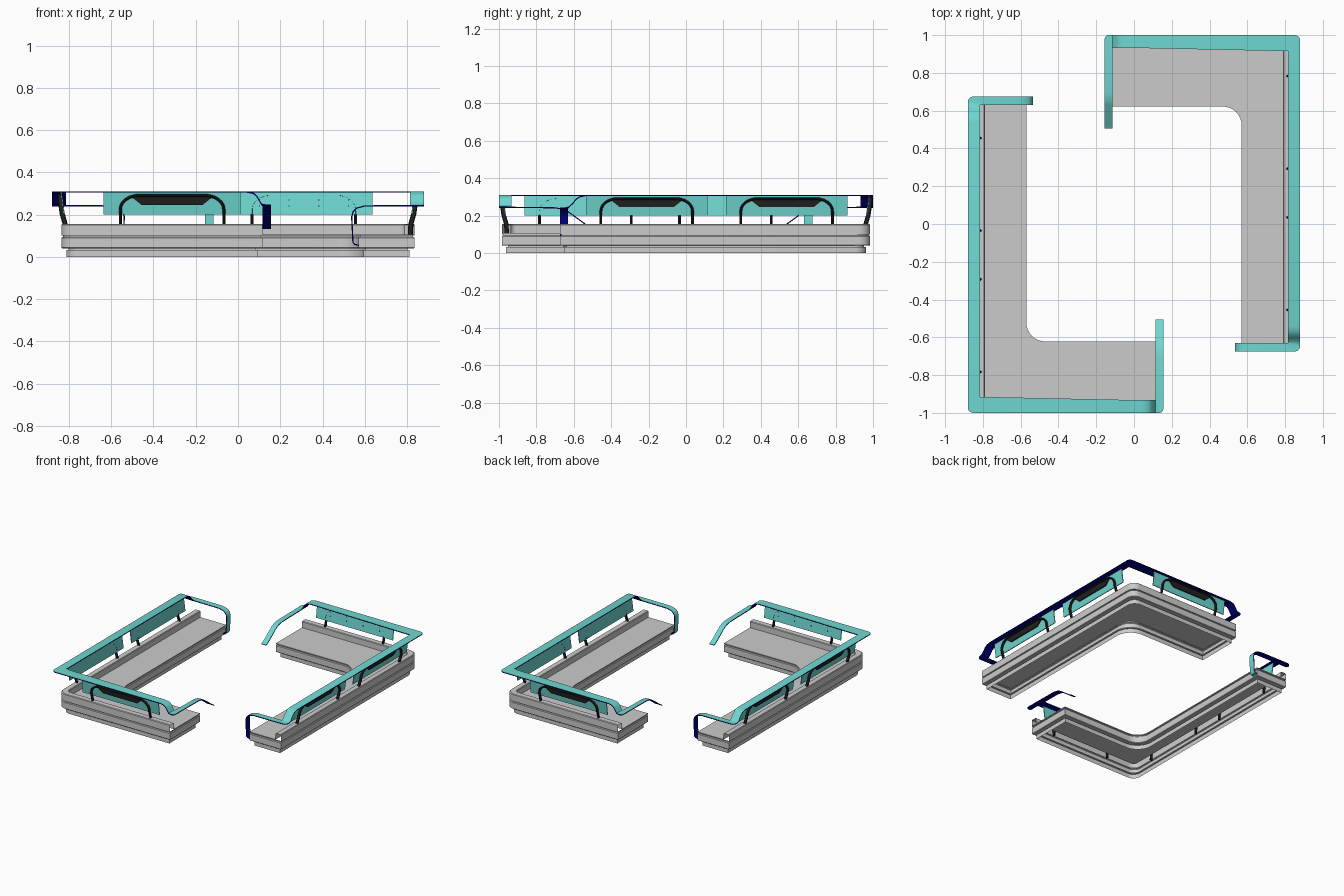
import bpy, bmesh, math
from mathutils import Vector

if "Cube" in bpy.data.objects:
    bpy.data.objects.remove(bpy.data.objects["Cube"])


def mat(name, col):
    m = bpy.data.materials.new(name)
    m.diffuse_color = (*col, 1)
    m.use_nodes = True
    m.node_tree.nodes["Principled BSDF"].inputs["Base Color"].default_value = m.diffuse_color
    return m


TEAL = mat("teal", (0.16, 0.68, 0.64))
BLUE = mat("dark_blue", (0.0, 0.0, 0.22))
BLACK = mat("black", (0.015, 0.015, 0.015))


def finish(name, bm, mats=(), smooth=True):
    """Make the part for the left bench and its half-turn copy for the right bench."""
    me = bpy.data.meshes.new(name)
    bm.to_mesh(me)
    bm.free()
    for m in mats:
        me.materials.append(m)
    obs = []
    for side, ang in (("left", 0), ("right", math.pi)):
        ob = bpy.data.objects.new(f"{side}_{name}", me)
        bpy.context.collection.objects.link(ob)
        ob.rotation_euler.z = ang
        obs.append(ob)
    if smooth:
        bpy.context.view_layer.objects.active = obs[0]
        obs[0].select_set(True)
        bpy.ops.object.shade_smooth_by_angle(angle=math.radians(35))
        obs[0].select_set(False)
    return obs


def rounded(pts, n=8):
    """Round each (x, y, radius) corner of a polygon."""
    out = []
    for i, (x, y, r) in enumerate(pts):
        p = Vector((x, y))
        if r == 0:
            out.append(p)
            continue
        a = (Vector(pts[i - 1][:2]) - p).normalized() * r
        b = (Vector(pts[(i + 1) % len(pts)][:2]) - p).normalized() * r
        for k in range(n + 1):
            t = k / n * math.pi / 2
            out.append(p + a * (1 - math.sin(t)) + b * (1 - math.cos(t)))
    return out


X_END, Y_END = 0.115, 0.673


def outline(d=0.0, end=0.0, ox=-0.835, oy=-0.985, ix=-0.57, iy=-0.622, ro=0.06, ri=0.1):
    """L shape: long sides inset by d, ends inset by end."""
    return rounded([(ox + d, oy + d, ro), (X_END - end, oy + d, 0),
                    (X_END - end, iy - d, 0), (ix - d, iy - d, ri + d),
                    (ix - d, Y_END - end, 0), (ox + d, Y_END - end, ro * 0)])


def shell(name, rings, cap=True, open_ends=False):
    """Walls through stacked (outline, z) rings, closed on top, open below."""
    bm = bmesh.new()
    loops = [[bm.verts.new((p.x, p.y, z)) for p in o] for o, z in rings]
    n = len(loops[0])
    for a, b in zip(loops, loops[1:]):
        for i in range(n):
            j = (i + 1) % n
            p, q = a[i].co, a[j].co
            at_end = (abs(p.x - q.x) < 1e-4 and p.x > X_END - 0.05) or \
                     (abs(p.y - q.y) < 1e-4 and p.y > Y_END - 0.05)
            if not (open_ends and at_end):
                bm.faces.new((a[i], a[j], b[j], b[i]))
    if cap:
        bm.faces.new(loops[-1])
    finish(name, bm)


# Stepped hollow bench body, seat surface and raised back ledge
shell("bench_body", [(outline(d, d), z) for d, z in (
    (0.023, 0.0), (0.023, 0.033), (0.033, 0.033), (0.033, 0.040), (0.004, 0.040), (0.0, 0.044),
    (0.0, 0.090), (0.004, 0.094), (0.008, 0.094), (0.008, 0.100), (0.0, 0.100), (0.0, 0.107))],
    cap=False)
bm = bmesh.new()
bm.faces.new([bm.verts.new((p.x, p.y, 0.107)) for p in outline(ox=-0.79, oy=-0.938, ro=0.03)])
finish("bench_seat", bm, smooth=False)
shell("back_ledge", [(outline(d, 0, ix=-0.79, iy=-0.938, ri=0.03), z)
                     for d, z in ((0.0, 0.107), (0.0, 0.151), (0.004, 0.155))], open_ends=True)


# Top rail and armrests: one folded strip of (inner, outer) cross-sections
def arc(inner, cx, cy, r, z, a0, a1, n=6):
    return [((*inner, z), (cx + r * math.cos(math.radians(a0 + (a1 - a0) * k / n)),
                           cy + r * math.sin(math.radians(a0 + (a1 - a0) * k / n)), z))
            for k in range(n + 1)]


sec = [((x, 0.63, z), (x, 0.675, z)) for x, z in
       ((-0.572, 0.052), (-0.55, 0.056), (-0.541, 0.068), (-0.535, 0.19), (-0.542, 0.215),
        (-0.56, 0.233), (-0.60, 0.244), (-0.79, 0.245))]
sec += arc((-0.815, 0.63), -0.85, 0.645, 0.03, 0.245, 90, 180)
sec += [((-0.815, y, z), (-0.88, y, z)) for y, z in
        ((0.625, 0.25), (0.605, 0.27), (0.59, 0.29), (0.57, 0.303), (0.54, 0.31))]
sec += arc((-0.815, -0.915), -0.85, -0.97, 0.03, 0.31, 180, 270)
sec += [((x, -0.933, z), (x, -1.0, z)) for x, z in
        ((0.04, 0.31), (0.075, 0.303), (0.092, 0.288), (0.105, 0.265), (0.113, 0.252))]
sec += arc((0.115, -0.933), 0.135, -0.98, 0.02, 0.248, 270, 360)
sec += [((0.115, y, z), (0.155, y, z)) for y, z in
        ((-0.70, 0.245), (-0.66, 0.238), (-0.63, 0.225), (-0.53, 0.152), (-0.505, 0.138))]
bm = bmesh.new()
rows = [[bm.verts.new(p) for p in s] for s in sec]
for (a, b), (c, d) in zip(rows, rows[1:]):
    bm.faces.new((a, b, d, c)).smooth = True
bmesh.ops.remove_doubles(bm, verts=bm.verts, dist=1e-5)
for ob in finish("top_rail_and_armrests", bm, (TEAL, BLUE), smooth=False):
    s = ob.modifiers.new("thickness", 'SOLIDIFY')
    s.thickness, s.offset = 0.006, -1
    s.material_offset = s.material_offset_rim = 1
    e = ob.modifiers.new("crisp_edges", 'EDGE_SPLIT')
    e.split_angle = math.radians(40)


# Backrest parts: along = position on that side, out = distance outwards
def place(side, along, out, z):
    return Vector((-0.81 - out, along, z)) if side == 'x' else Vector((along, -0.953 - out, z))


def slab(name, side, prof, out, thick, material):
    """Plate from an (along, z) profile, leaning outwards with height."""
    bm = bmesh.new()
    layers = [[bm.verts.new(place(side, s, out + o + (z - 0.2) * 0.13, z)) for s, z in prof]
              for o in (0, thick)]
    bm.faces.new(layers[0])
    bm.faces.new(layers[1])
    n = len(prof)
    for i in range(n):
        j = (i + 1) % n
        bm.faces.new((layers[0][i], layers[0][j], layers[1][j], layers[1][i]))
    bmesh.ops.recalc_face_normals(bm, faces=bm.faces)
    finish(name, bm, (material,), smooth=False)


def hoop(name, side, c):
    """Bent flat-oval support leaning outwards."""
    half = [(-0.245, 0.004, 0.085), (-0.245, 0.008, 0.155), (-0.245, 0.022, 0.205)]
    for k in range(7):
        t = k / 6 * math.pi / 2
        z = 0.225 + 0.066 * math.sin(t)
        half.append((-0.155 - 0.09 * math.cos(t), 0.025 + (z - 0.225) * 0.13, z))
    path = half + [(-a, o, z) for a, o, z in reversed(half)]
    pts = [place(side, c + a, o, z) for a, o, z in path]
    across = place(side, 0, 1, 0) - place(side, 0, 0, 0)
    bm = bmesh.new()
    rings = []
    for i, p in enumerate(pts):
        t = (pts[min(i + 1, len(pts) - 1)] - pts[max(i - 1, 0)]).normalized()
        u = t.cross(across).normalized()
        v = t.cross(u)
        rings.append([bm.verts.new(p + 0.007 * u * math.cos(k * math.pi / 4) +
                                   0.012 * v * math.sin(k * math.pi / 4)) for k in range(8)])
    for r, q in zip(rings, rings[1:]):
        for k in range(8):
            bm.faces.new((r[k], r[(k + 1) % 8], q[(k + 1) % 8], q[k]))
    bm.faces.new(rings[0])
    bm.faces.new(rings[-1])
    bmesh.ops.recalc_face_normals(bm, faces=bm.faces)
    finish(name, bm, (BLACK,))


for label, side, c in (("rear", 'x', 0.21), ("middle", 'x', -0.538), ("end", 'y', -0.312)):
    slab(f"{label}_backrest_panel", side,
         [(c - 0.325, 0.2), (c + 0.325, 0.2), (c + 0.325, 0.305), (c - 0.325, 0.305)],
         0.010, 0.006, TEAL)
    slab(f"{label}_backrest_bracket", side,
         [(c - 0.145, 0.246), (c + 0.145, 0.246), (c + 0.185, 0.278), (c + 0.185, 0.292),
          (c - 0.185, 0.292), (c - 0.185, 0.278)], 0.016, 0.008, BLACK)
    hoop(f"{label}_support_hoop", side, c)

# Small bolts on the inside of the end panel
bm = bmesh.new()
for a in (-0.21, -0.07, 0.07, 0.21):
    for z in (0.24, 0.27):
        g = bmesh.ops.create_cube(bm, size=0.005)
        bmesh.ops.translate(bm, verts=g["verts"],
                            vec=place('y', -0.312 + a, 0.010 + (z - 0.2) * 0.13, z))
finish("end_panel_bolts", bm, (BLACK,), smooth=False)
